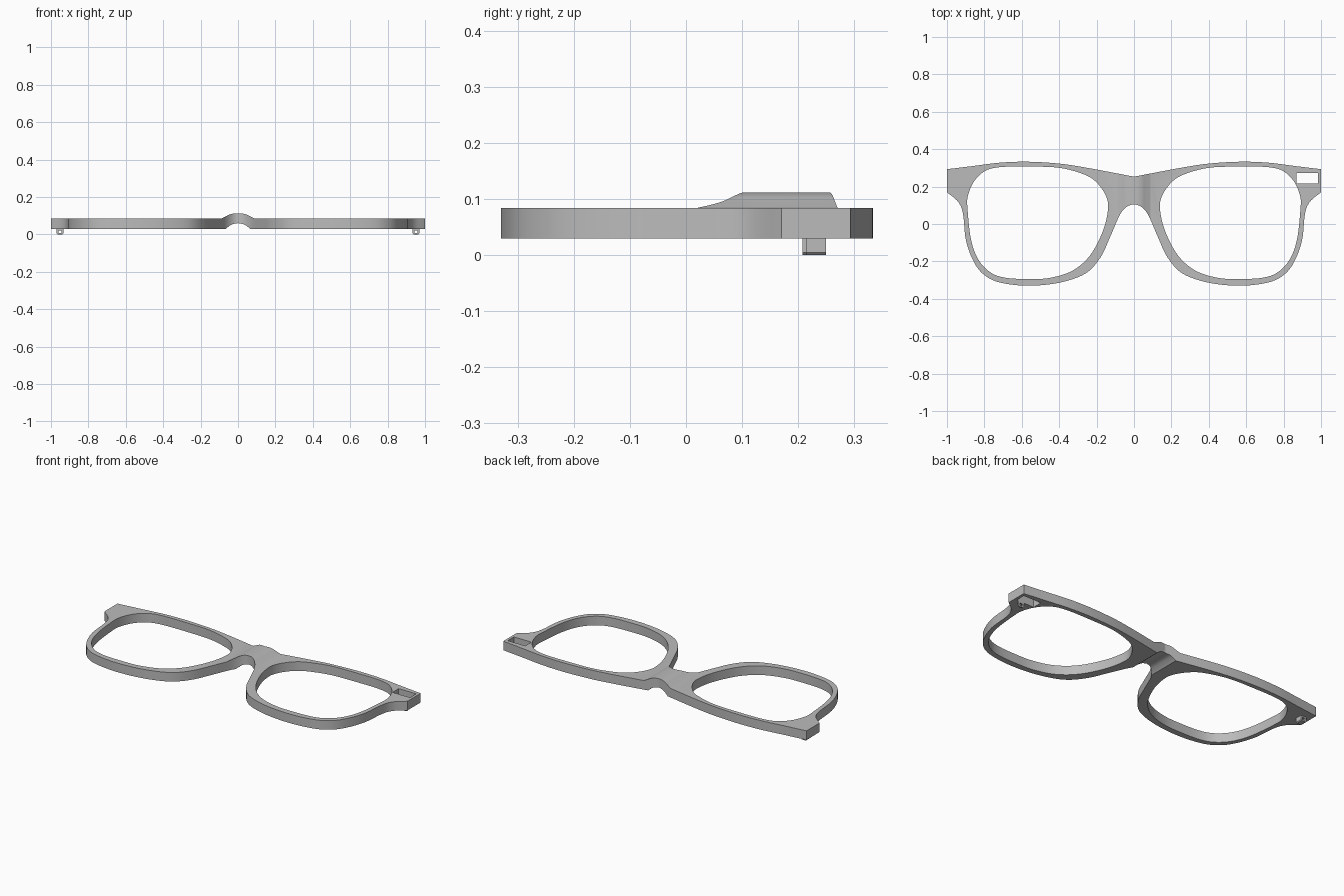
import bpy
import bmesh
from mathutils import Vector

cube = bpy.data.objects.get("Cube")
if cube:
    bpy.data.objects.remove(cube, do_unlink=True)

grey = bpy.data.materials.new("matte_grey")
grey.use_nodes = True
colour = (0.5, 0.5, 0.5, 1)
grey.diffuse_color = colour
grey.node_tree.nodes["Principled BSDF"].inputs["Base Color"].default_value = colour


def spline(pts, closed=False, steps=6):
    """Smooth curve through the points."""
    p = [Vector(q) for q in pts]
    n = len(p)
    out = []
    for i in range(n if closed else n - 1):
        b, c = p[i], p[(i + 1) % n]
        a = p[i - 1] if closed or i > 0 else b * 2 - c
        d = p[(i + 2) % n] if closed or i + 2 < n else c * 2 - b
        for s in range(steps):
            t = s / steps
            out.append((b * 2 + (c - a) * t + (a * 2 - b * 5 + c * 4 - d) * t ** 2
                        + (b * 3 - a - c * 3 + d) * t ** 3) / 2)
    if not closed:
        out.append(p[-1])
    return [tuple(v) for v in out]


def mirror(pts):
    return [(-x, y) for x, y in reversed(pts)]


def prism(name, outline, lo, hi, axis="z"):
    """Extrude an outline along z (xy outline) or along y (xz outline)."""
    bm = bmesh.new()
    place = (lambda a, b: (a, b, lo)) if axis == "z" else (lambda a, b: (a, lo, b))
    move = (0, 0, hi - lo) if axis == "z" else (0, hi - lo, 0)
    face = bm.faces.new([bm.verts.new(place(a, b)) for a, b in outline])
    ext = bmesh.ops.extrude_face_region(bm, geom=[face])
    bmesh.ops.translate(bm, vec=move,
                        verts=[v for v in ext["geom"] if isinstance(v, bmesh.types.BMVert)])
    bmesh.ops.recalc_face_normals(bm, faces=bm.faces)
    mesh = bpy.data.meshes.new(name)
    bm.to_mesh(mesh)
    bm.free()
    mesh.materials.append(grey)
    ob = bpy.data.objects.new(name, mesh)
    bpy.context.collection.objects.link(ob)
    return ob


def activate(ob):
    bpy.ops.object.select_all(action="DESELECT")
    ob.select_set(True)
    bpy.context.view_layer.objects.active = ob


def combine(ob, cutter, operation):
    activate(ob)
    mod = ob.modifiers.new("cut", "BOOLEAN")
    mod.operation = operation
    mod.solver = "EXACT"
    mod.object = cutter
    bpy.ops.object.modifier_apply(modifier=mod.name)
    bpy.data.objects.remove(cutter, do_unlink=True)


def rect(x0, x1, y0, y1):
    return [(x0, y0), (x1, y0), (x1, y1), (x0, y1)]


# Outer outline: nose arch, rim underside and brow line, then mirrored
lower = spline([(-0.03, 0.097), (0, 0.104), (0.03, 0.097), (0.06, 0.072), (0.085, 0.03),
                (0.13, -0.075), (0.18, -0.18), (0.26, -0.265), (0.4, -0.314),
                (0.567, -0.33), (0.716, -0.313), (0.8, -0.273), (0.855, -0.205),
                (0.898, -0.09), (0.914, 0.053), (0.94, 0.118), (1, 0.17)])[6:]
brow = spline([(1, 0.293), (0.86, 0.31), (0.716, 0.328), (0.567, 0.333), (0.4, 0.323),
               (0.26, 0.302), (0.13, 0.278), (0, 0.253)])
half = lower + brow
outline = half + mirror(half)[1:-1]
frame = prism("glasses_frame", outline, 0.0, 0.2)

# Side profile: flat slab that humps over the nose bridge
hump = spline([(0, 0.112), (0.025, 0.111), (0.045, 0.106), (0.065, 0.096), (0.09, 0.084)])
under = spline([(0.064, 0.03), (0.05, 0.042), (0.03, 0.054), (0, 0.06)])
right_side = hump + [(1.1, 0.084), (1.1, 0.03)] + under
profile = right_side + mirror(right_side)[1:-1]
combine(frame, prism("slab_profile", profile, -0.5, 0.5, "y"), "INTERSECT")

# Lens openings
lens = spline([(0.567, 0.307), (0.716, 0.304), (0.797, 0.283), (0.855, 0.228), (0.888, 0.15),
               (0.89, 0.08), (0.872, -0.08), (0.834, -0.187), (0.77, -0.257),
               (0.69, -0.287), (0.567, -0.294), (0.45, -0.288), (0.33, -0.25),
               (0.235, -0.168), (0.166, -0.037), (0.139, 0.08), (0.15, 0.15),
               (0.198, 0.22), (0.262, 0.263), (0.396, 0.3)], closed=True)
for opening in (lens, mirror(lens)):
    combine(frame, prism("lens_opening", opening, -0.1, 0.3), "DIFFERENCE")

# Rectangular slot in the left end piece
combine(frame, prism("hinge_slot", rect(0.868, 0.984, 0.216, 0.274), -0.1, 0.3), "DIFFERENCE")

# Hinge loops hanging beneath both end pieces
for name, x, y0, y1 in (("right_hinge_loop", -0.952, 0.21, 0.25),
                        ("left_hinge_loop", 0.952, 0.208, 0.216)):
    shape = [(x - 0.018, 0.031), (x - 0.018, 0.005), (x - 0.013, 0),
             (x + 0.013, 0), (x + 0.018, 0.005), (x + 0.018, 0.031)]
    loop = prism(name, shape, y0, y1, "y")
    combine(loop, prism("pin_hole", rect(x - 0.009, x + 0.009, 0.008, 0.022),
                        y0 - 0.1, y1 + 0.1, "y"), "DIFFERENCE")

activate(frame)
bpy.ops.object.shade_smooth_by_angle(angle=0.5)
